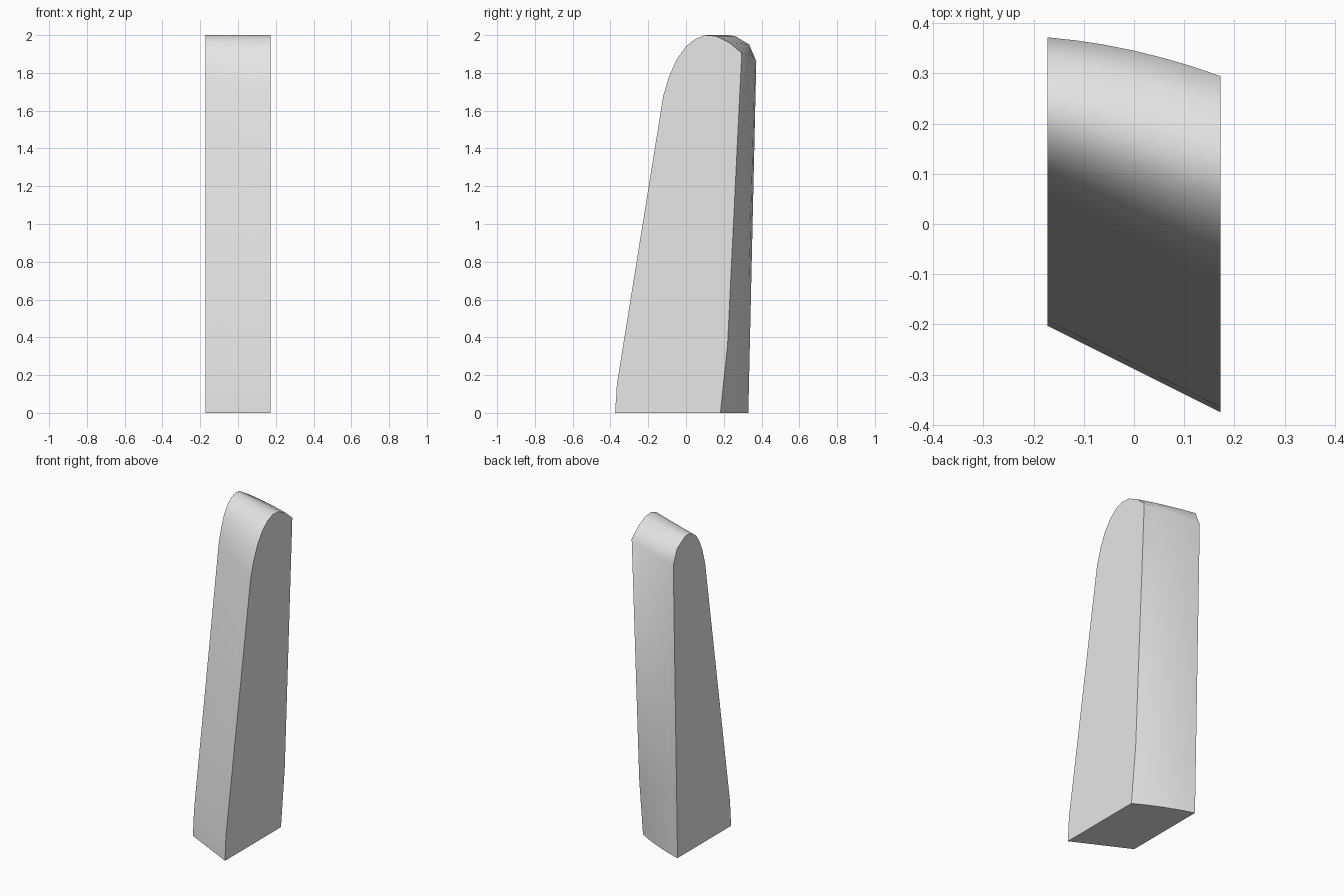
import bpy, bmesh, math

cube = bpy.data.objects.get("Cube")
if cube:
    bpy.data.objects.remove(cube, do_unlink=True)

# Plain grey finish
grey = bpy.data.materials.new("plain_grey")
grey.use_nodes = True
colour = (0.8, 0.8, 0.8, 1)
grey.diffuse_color = colour
grey.node_tree.nodes["Principled BSDF"].inputs["Base Color"].default_value = colour

# Side outlines (y, z), from front foot over the rounded top to back foot
near_side = [(-.375, 0), (-.366, .15), (-.12, 1.68), (-.09, 1.78), (-.05, 1.87),
             (0, 1.94), (.05, 1.98), (.1, 2), (.16, 1.995), (.23, 1.96),
             (.295, 1.905), (.22, .36), (.182, 0)]
far_side = [(-.203, 0), (-.192, .16), (.055, 1.75), (.08, 1.84), (.11, 1.91),
            (.145, 1.96), (.18, 1.985), (.22, 2), (.26, 1.995), (.335, 1.95),
            (.372, 1.86), (.338, .36), (.33, 0)]
HALF_WIDTH = 0.172
COLUMNS = 6
BACK_BULGE = 0.012

# Loft between the two outlines, with the back bowed slightly outward
bm = bmesh.new()
rings = []
for c in range(COLUMNS + 1):
    t = c / COLUMNS
    bow = BACK_BULGE * 4 * t * (1 - t)
    ring = []
    for i, ((ya, za), (yb, zb)) in enumerate(zip(far_side, near_side)):
        weight = min(max((i - 7) / 3, 0), 1)
        y = ya + (yb - ya) * t + bow * weight
        z = za + (zb - za) * t
        ring.append(bm.verts.new((HALF_WIDTH * (2 * t - 1), y, z)))
    rings.append(ring)

count = len(near_side)
for a, b in zip(rings, rings[1:]):
    for i in range(count - 1):
        bm.faces.new((a[i], b[i], b[i + 1], a[i + 1]))

# Flat sides and underside
bm.faces.new(rings[0])
bm.faces.new(rings[-1])
bm.faces.new([r[0] for r in rings] + [r[-1] for r in reversed(rings)])
bmesh.ops.recalc_face_normals(bm, faces=bm.faces)

mesh = bpy.data.meshes.new("tapered_blade")
bm.to_mesh(mesh)
bm.free()
mesh.materials.append(grey)
blade = bpy.data.objects.new("tapered_blade", mesh)
bpy.context.collection.objects.link(blade)

# Smooth rounded top, crisp side edges
bpy.ops.object.select_all(action='DESELECT')
blade.select_set(True)
bpy.context.view_layer.objects.active = blade
bpy.ops.object.shade_smooth_by_angle(angle=math.radians(57))
